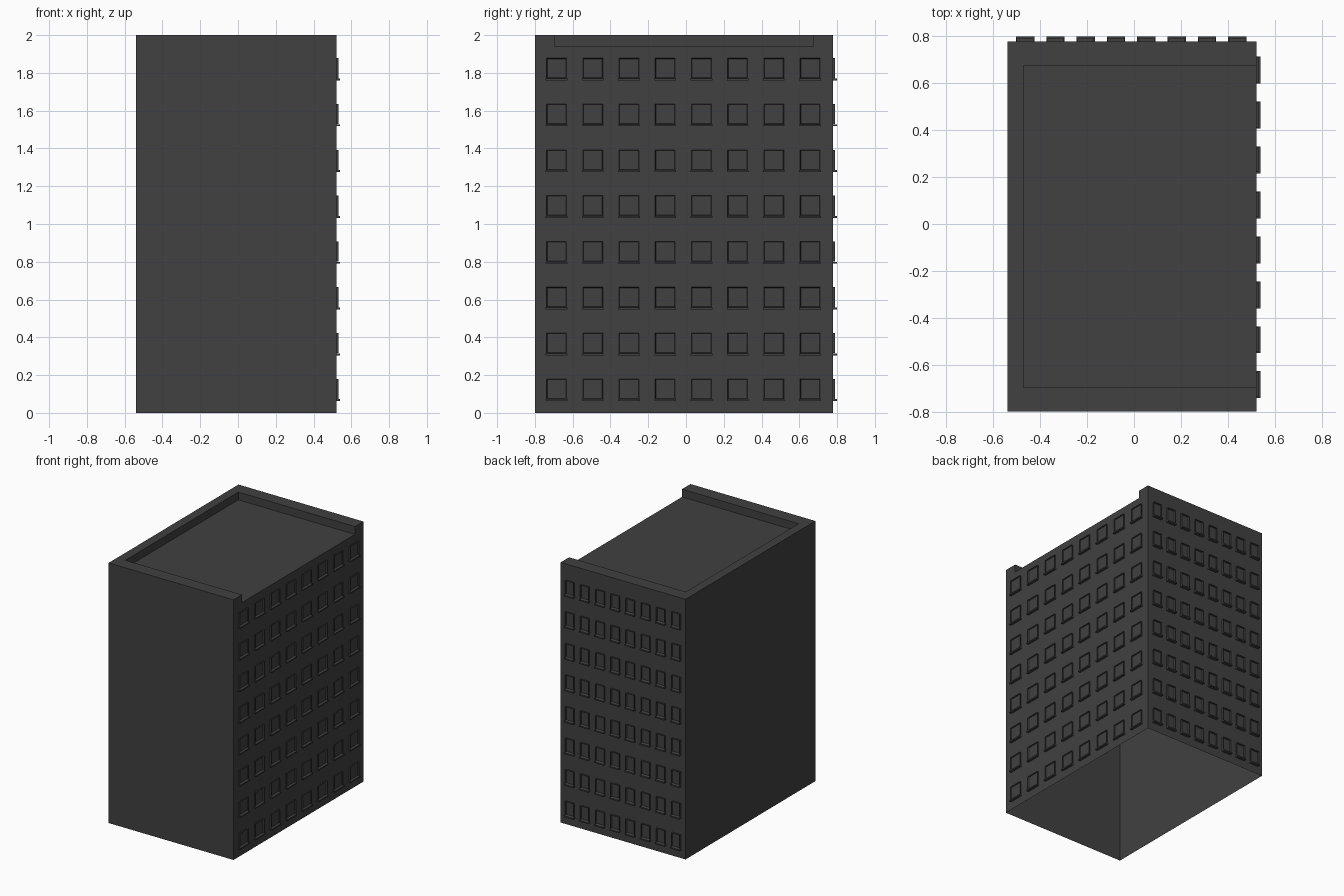
import bpy, bmesh
from mathutils import Vector, Matrix

if "Cube" in bpy.data.objects:
    bpy.data.objects.remove(bpy.data.objects["Cube"])

concrete = bpy.data.materials.new("dark grey concrete")
concrete.diffuse_color = (0.052, 0.052, 0.052, 1)
concrete.use_nodes = True
concrete.node_tree.nodes["Principled BSDF"].inputs["Base Color"].default_value = concrete.diffuse_color

X0, X1, Y0, Y1, H = -0.54, 0.522, -0.80, 0.777, 2.0
ROOF = 1.94


def add_box(bm, lo, hi):
    lo, hi = Vector(lo), Vector(hi)
    m = Matrix.Translation((lo + hi) / 2) @ Matrix.Diagonal((*(hi - lo), 1))
    verts = bmesh.ops.create_cube(bm, size=1, matrix=m)["verts"]
    return {f for v in verts for f in v.link_faces}


def make_object(name, bm):
    bm.normal_update()
    me = bpy.data.meshes.new(name)
    bm.to_mesh(me)
    bm.free()
    me.materials.append(concrete)
    ob = bpy.data.objects.new(name, me)
    bpy.context.collection.objects.link(ob)
    return ob


# Building shell: block with a sunken roof, open along the right side
bm = bmesh.new()
add_box(bm, (X0, Y0, 0), (X1, Y1, H))
body = make_object("building_shell", bm)
bm = bmesh.new()
add_box(bm, (-0.47, -0.697, ROOF), (1.0, 0.675, 3))
cutter = make_object("roof_cutter", bm)
cutter.hide_render = True
mod = body.modifiers.new("roof_recess", "BOOLEAN")
mod.operation, mod.object, mod.solver = "DIFFERENCE", cutter, "EXACT"
bpy.context.view_layer.objects.active = body
bpy.ops.object.modifier_apply(modifier=mod.name)
bpy.data.objects.remove(cutter)

# The shell has no floor
bm = bmesh.new()
bm.from_mesh(body.data)
bm.normal_update()
floor = [f for f in bm.faces if all(v.co.z < 0.001 for v in f.verts)]
bmesh.ops.delete(bm, geom=floor, context="FACES")
bm.to_mesh(body.data)
bm.free()


def facade(name, axis, wall, first, step, width, frame_d, sill_d):
    """8 x 8 grid of shallow window frames with sills on a wall facing +axis."""
    out = Vector((1, 0, 0)) if axis == 0 else Vector((0, 1, 0))

    def plate(bm, c, w, z0, z1, depth):
        if axis == 0:
            return add_box(bm, (wall, c - w / 2, z0), (wall + depth, c + w / 2, z1))
        return add_box(bm, (c - w / 2, wall, z0), (c + w / 2, wall + depth, z1))

    frames, sills = bmesh.new(), bmesh.new()
    for row in range(8):
        z = 0.0625 + row * 0.2425
        for col in range(8):
            c = first + col * step
            faces = plate(frames, c, width * 0.92, z + 0.011, z + 0.118, frame_d)
            frames.normal_update()
            front = max(faces, key=lambda f: f.normal.dot(out))
            # thin rim around a recessed pane
            bmesh.ops.inset_region(frames, faces=[front], thickness=0.005)
            bmesh.ops.translate(frames, verts=front.verts, vec=out * -(frame_d - 0.002))
            plate(sills, c, width, z, z + 0.010, sill_d)
    make_object(name + "_window_frames", frames)
    make_object(name + "_window_sills", sills)


facade("right", 0, X1, -0.685, 0.1917, 0.115, 0.010, 0.018)
facade("back", 1, Y1, -0.464, 0.1292, 0.078, 0.013, 0.023)
